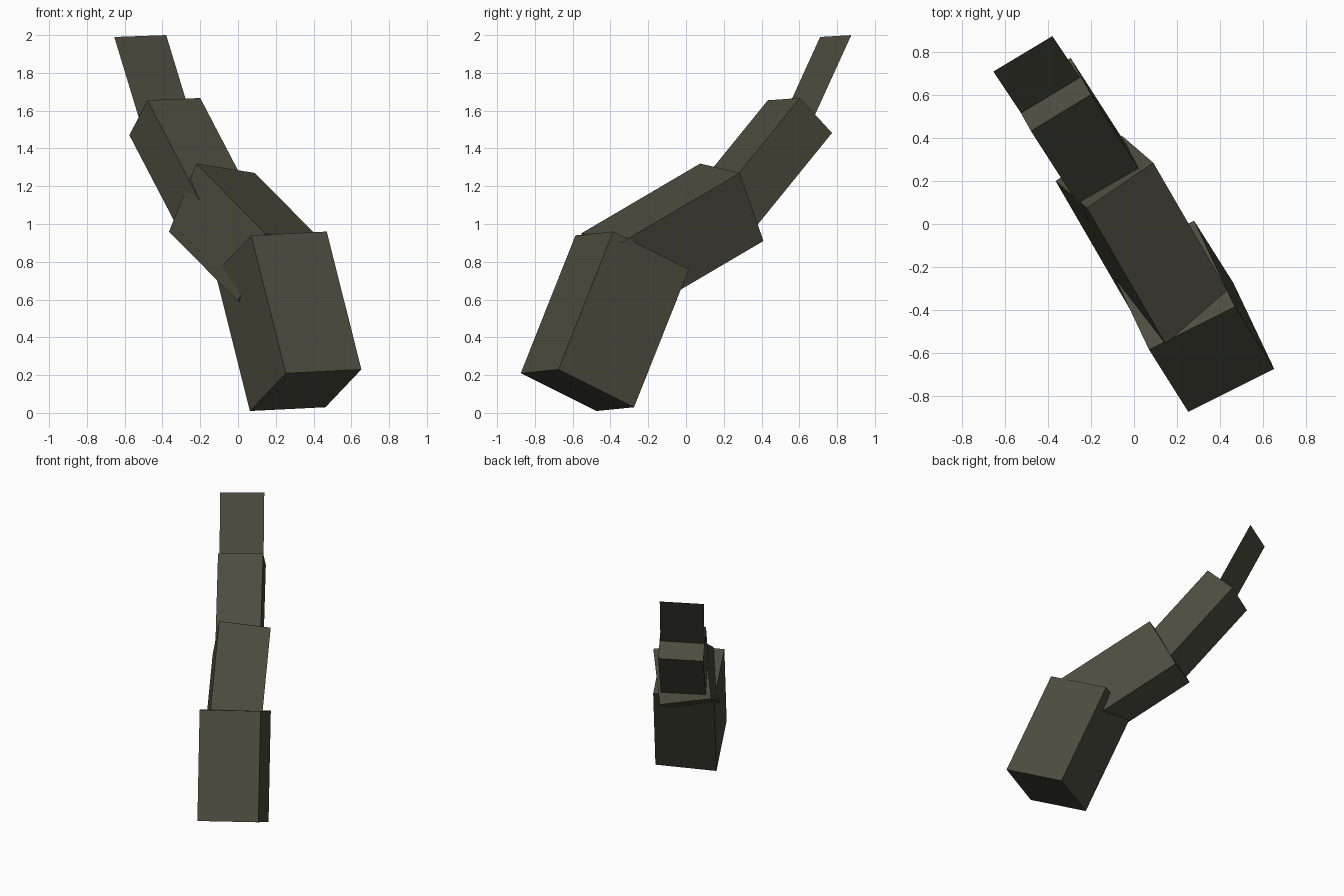
import bpy, bmesh
from mathutils import Vector, Matrix

if "Cube" in bpy.data.objects:
    bpy.data.objects.remove(bpy.data.objects["Cube"])

mat = bpy.data.materials.new("dark olive grey")
mat.diffuse_color = (0.073, 0.073, 0.05, 1)
mat.use_nodes = True
mat.node_tree.nodes["Principled BSDF"].inputs["Base Color"].default_value = mat.diffuse_color


def add_part(name, corner, width, length, depth=None):
    """Block (or flat plate if no depth) spanned by edge vectors from one corner."""
    c, u, l = Vector(corner), Vector(width), Vector(length)
    bm = bmesh.new()
    if depth is None:
        # wind the plate so that it faces up and to the front
        bm.faces.new([bm.verts.new(p) for p in (c, c + l, c + l + u, c + u)])
    else:
        d = Vector(depth)
        bmesh.ops.create_cube(bm, size=1)
        frame = Matrix((u, l, d)).transposed()
        mid = c + (u + l + d) / 2
        for v in bm.verts:
            v.co = frame @ v.co + mid
        bmesh.ops.recalc_face_normals(bm, faces=bm.faces)
    mesh = bpy.data.meshes.new(name)
    bm.to_mesh(mesh)
    bm.free()
    mesh.materials.append(mat)
    obj = bpy.data.objects.new(name, mesh)
    bpy.context.collection.objects.link(obj)


# Chain of overlapping segments, thickest at the bottom
add_part("base_segment", (0.07, -0.585, 0.94),
         (0.40, 0.20, 0.02), (0.183, -0.29, -0.73), (-0.19, 0.40, -0.20))
add_part("lower_segment", (-0.22, 0.075, 1.32),
         (0.31, 0.21, -0.05), (0.365, -0.63, -0.37), (-0.145, 0.125, -0.36))
add_part("upper_segment", (-0.48, 0.433, 1.655),
         (0.28, 0.17, 0.012), (0.288, -0.448, -0.552), (-0.095, 0.17, -0.185))
# Flat tip plate sunk into the upper segment
add_part("tip_plate", (-0.655, 0.71, 1.99),
         (0.275, 0.165, 0.01), (0.17, -0.255, -0.56))
